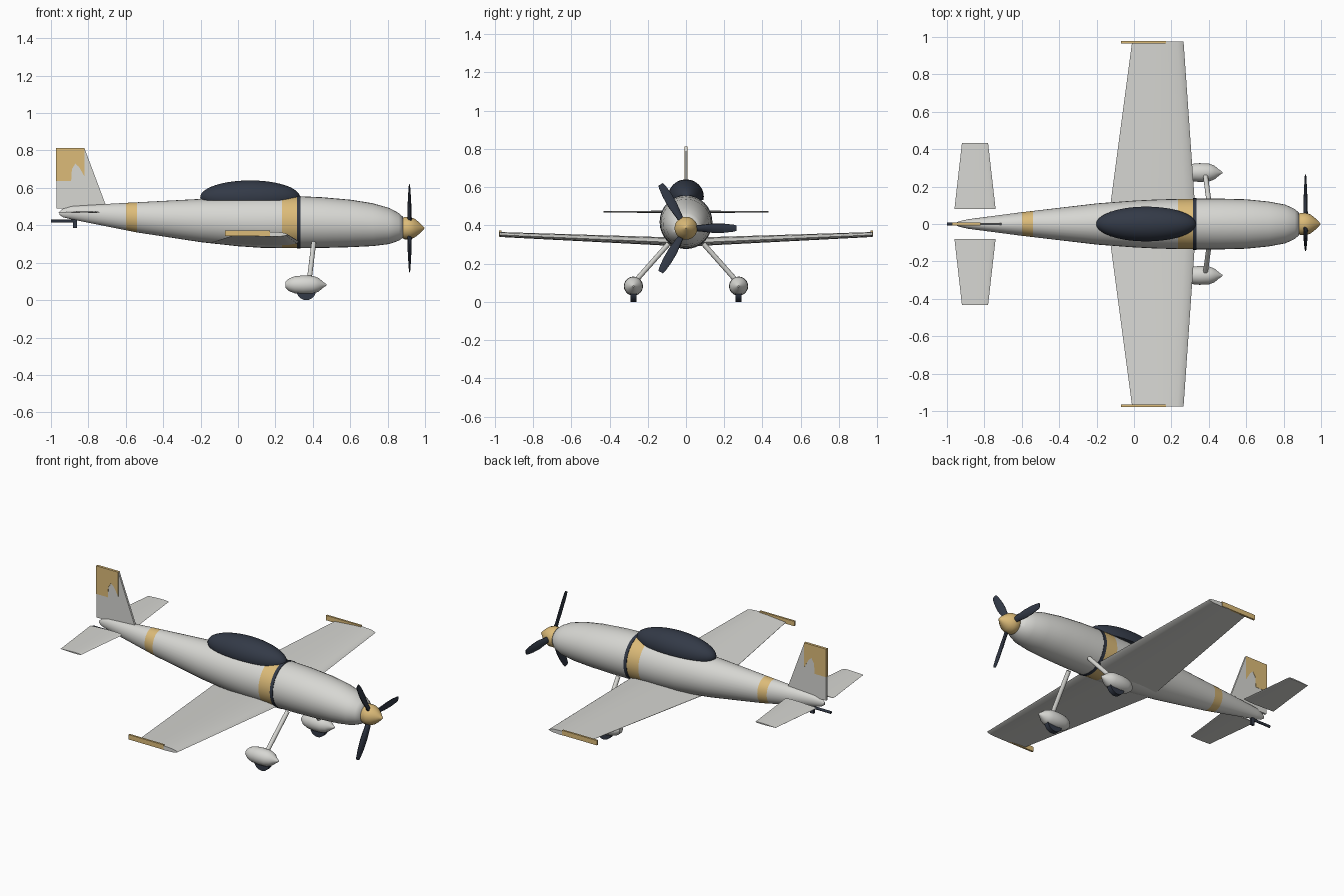
import bpy, bmesh, math
from mathutils import Matrix, Vector

if "Cube" in bpy.data.objects:
    bpy.data.objects.remove(bpy.data.objects["Cube"], do_unlink=True)


def material(name, rgb):
    m = bpy.data.materials.new(name)
    m.use_nodes = True
    m.diffuse_color = (*rgb, 1)
    m.node_tree.nodes["Principled BSDF"].inputs["Base Color"].default_value = (*rgb, 1)
    return m


GREY = material("light grey", (0.68, 0.68, 0.65))
GOLD = material("gold", (0.72, 0.5, 0.19))
DARK = material("dark slate", (0.033, 0.042, 0.063))


def finish(name, bm, mats, smooth=35):
    bmesh.ops.recalc_face_normals(bm, faces=bm.faces)
    me = bpy.data.meshes.new(name)
    bm.to_mesh(me)
    bm.free()
    for m in mats:
        me.materials.append(m)
    ob = bpy.data.objects.new(name, me)
    bpy.context.collection.objects.link(ob)
    if smooth:
        bpy.ops.object.select_all(action='DESELECT')
        ob.select_set(True)
        bpy.context.view_layer.objects.active = ob
        bpy.ops.object.shade_smooth_by_angle(angle=math.radians(smooth))
    return ob


def loft(name, sections, mats, smooth=35, pick=None):
    """Skin a row of closed sections and cap both ends."""
    bm = bmesh.new()
    rings = [[bm.verts.new(p) for p in s] for s in sections]
    n = len(rings[0])
    for a, b in zip(rings, rings[1:]):
        for i in range(n):
            bm.faces.new((a[i], a[(i + 1) % n], b[(i + 1) % n], b[i]))
    bm.faces.new(rings[0])
    bm.faces.new(rings[-1])
    if pick:
        for f in bm.faces:
            f.material_index = pick(f.calc_center_median())
    return finish(name, bm, mats, smooth)


def ring(x, y, z, ry, rz, n=32):
    return [(x, y + ry * math.cos(math.tau * i / n), z + rz * math.sin(math.tau * i / n))
            for i in range(n)]


def lathe_x(name, profile, y, z, mat, n=24):
    return loft(name, [ring(x, y, z, r, r, n) for x, r in profile], [mat])


def plate(name, outline, thickness, mat):
    """Flat outline in x, z with its thickness along y."""
    return loft(name, [[(x, s * thickness / 2, z) for x, z in outline] for s in (-1, 1)],
                [mat], 0)


def box(name, centre, size, mat):
    bm = bmesh.new()
    bmesh.ops.create_cube(bm, size=1, matrix=Matrix.Translation(centre) @ Matrix.Diagonal((*size, 1)))
    return finish(name, bm, [mat], 0)


def rod(name, a, b, r, mat, n=16):
    a, b = Vector(a), Vector(b)
    bm = bmesh.new()
    turn = (b - a).to_track_quat('Z', 'Y').to_matrix().to_4x4()
    bmesh.ops.create_cone(bm, cap_ends=True, segments=n, radius1=r, radius2=r,
                          depth=(b - a).length, matrix=Matrix.Translation((a + b) / 2) @ turn)
    return finish(name, bm, [mat])


# Fuselage: x, half width, bottom, top; rings fall on the stripe edges
hull = [(-0.955, 0.006, 0.457, 0.473), (-0.935, 0.014, 0.443, 0.49), (-0.89, 0.025, 0.432, 0.503),
        (-0.6, 0.063, 0.374, 0.52), (-0.54, 0.07, 0.362, 0.523), (-0.2, 0.11, 0.31, 0.541),
        (0.0, 0.125, 0.288, 0.549), (0.12, 0.131, 0.28, 0.554), (0.235, 0.134, 0.278, 0.556),
        (0.315, 0.135, 0.278, 0.556), (0.45, 0.136, 0.279, 0.55), (0.6, 0.132, 0.283, 0.537),
        (0.72, 0.12, 0.289, 0.518), (0.81, 0.103, 0.3, 0.492), (0.86, 0.08, 0.318, 0.465),
        (0.882, 0.06, 0.333, 0.445)]
loft("fuselage", [ring(x, 0, (b + t) / 2, w, (t - b) / 2) for x, w, b, t in hull], [GREY, GOLD],
     50, lambda c: int(-0.6 < c.x < -0.54 or 0.235 < c.x < 0.315))
loft("dark_band", [ring(x, 0, 0.417, 0.138, 0.141) for x in (0.315, 0.335)], [DARK])

# Canopy: a stretched dome, cut flat below
bm = bmesh.new()
bmesh.ops.create_uvsphere(bm, u_segments=40, v_segments=24, radius=1)
bmesh.ops.transform(bm, verts=bm.verts,
                    matrix=Matrix.Translation((0.065, 0, 0.55)) @ Matrix.Diagonal((0.267, 0.093, 0.09, 1)))
cut = bmesh.ops.bisect_plane(bm, geom=bm.verts[:] + bm.edges[:] + bm.faces[:],
                             plane_co=(0, 0, 0.533), plane_no=(0, 0, -1), clear_outer=True)
bmesh.ops.edgeloop_fill(bm, edges=[e for e in cut["geom_cut"] if isinstance(e, bmesh.types.BMEdge)])
finish("canopy", bm, [DARK], 40)

# Airfoil outline: chord fraction from the leading edge, share of thickness
upper = [(0, 0), (0.03, 0.25), (0.12, 0.47), (0.3, 0.58), (0.55, 0.45), (0.8, 0.22), (1, 0.03)]
foil = upper + [(c, -0.72 * t) for c, t in reversed(upper[1:])]


def foil_section(y, lead, trail, z, thick):
    return [(lead + c * (trail - lead), y, z + t * thick) for c, t in foil]


for side, s in (("left", 1), ("right", -1)):
    # Wing, tip plate and tailplane
    loft(side + "_wing", [foil_section(0, 0.333, -0.14, 0.308, 0.046),
                          foil_section(s * 0.975, 0.265, -0.01, 0.35, 0.026)], [GREY], 40)
    box(side + "_wing_tip_plate", (0.05, s * 0.972, 0.357), (0.24, 0.012, 0.03), GOLD)
    loft(side + "_tailplane", [foil_section(s * 0.08, -0.74, -0.96, 0.47, 0.012),
                               foil_section(s * 0.432, -0.78, -0.92, 0.47, 0.008)], [GREY], 40)
    # Landing gear
    rod(side + "_gear_leg", (0.405, s * 0.09, 0.305), (0.38, s * 0.272, 0.1), 0.013, GREY)
    lathe_x(side + "_wheel_fairing", [(0.255, 0.018), (0.275, 0.035), (0.305, 0.046), (0.35, 0.05),
                                      (0.4, 0.048), (0.43, 0.037), (0.455, 0.016), (0.472, 0.004)],
            s * 0.275, 0.082, GREY)
    rod(side + "_wheel", (0.365, s * 0.26, 0.052), (0.365, s * 0.29, 0.052), 0.052, DARK, 24)

# Fin with its painted tip
plate("fin", [(-0.97, 0.49), (-0.7, 0.49), (-0.82, 0.81), (-0.97, 0.81)], 0.013, GREY)
plate("fin_paint", [(-0.972, 0.637), (-0.892, 0.637), (-0.888, 0.7), (-0.87, 0.73), (-0.85, 0.712),
                    (-0.82, 0.66), (-0.82, 0.812), (-0.972, 0.812)], 0.016, GOLD)

# Tail wheel
rod("tail_rod", (-1.0, 0, 0.422), (-0.865, 0, 0.422), 0.008, DARK, 12)
box("tail_wheel", (-0.872, 0, 0.41), (0.022, 0.014, 0.05), DARK)

# Spinner and three twisted blades
HUB = Vector((0.917, 0, 0.385))
lathe_x("spinner", [(0.878, 0.052), (0.89, 0.06), (0.92, 0.06), (0.945, 0.05), (0.97, 0.03),
                    (0.99, 0.01), (0.997, 0.002)], 0, HUB.z, GOLD)
blade = [(0.03, 0.014, 0.012, 50), (0.08, 0.019, 0.01, 38), (0.14, 0.026, 0.008, 25),
         (0.2, 0.025, 0.006, 17), (0.25, 0.019, 0.004, 12), (0.265, 0.014, 0.003, 10)]
for k in range(3):
    spin = Matrix.Rotation(math.tau * k / 3, 3, 'X')
    rows = []
    for reach, half, thin, pitch in blade:
        twist = Matrix.Rotation(math.radians(pitch * 0.6), 3, 'Y')
        rows.append([HUB + spin @ Vector((p.x, reach, p.z)) for p in
                     (twist @ Vector((thin * math.cos(a), 0, half * math.sin(a)))
                      for a in (math.tau * i / 10 for i in range(10)))])
    loft(f"propeller_blade_{k + 1}", rows, [DARK])
